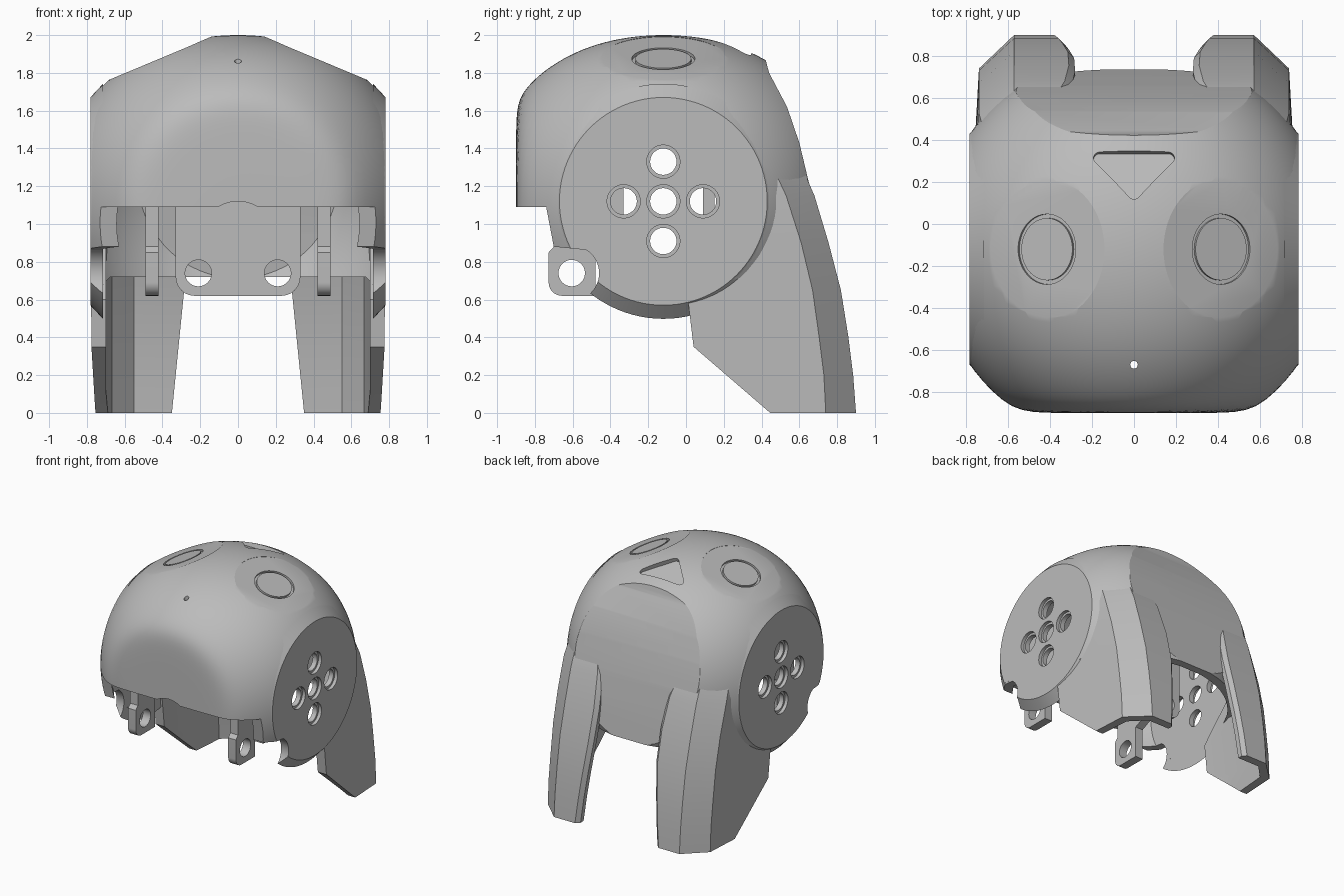
import bpy, bmesh, math
from mathutils import Matrix

cube = bpy.data.objects.get("Cube")
if cube:
    bpy.data.objects.remove(cube)

grey = bpy.data.materials.new("plain grey")
grey.use_nodes = True
COLOR = (0.5, 0.5, 0.5, 1)
grey.diffuse_color = COLOR
grey.node_tree.nodes["Principled BSDF"].inputs["Base Color"].default_value = COLOR

MID_Y, MID_Z = -0.12, 1.12      # centre of the dome and of the side discs


def make(name, bm):
    bmesh.ops.recalc_face_normals(bm, faces=bm.faces)
    mesh = bpy.data.meshes.new(name)
    bm.to_mesh(mesh)
    bm.free()
    obj = bpy.data.objects.new(name, mesh)
    bpy.context.collection.objects.link(obj)
    mesh.materials.append(grey)
    return obj


def loft(name, rings):
    """Skin a list of equal-length rings; cap both ends."""
    bm = bmesh.new()
    rows = [[bm.verts.new(p) for p in ring] for ring in rings]
    for low, high in zip(rows, rows[1:]):
        for i in range(len(low)):
            j = (i + 1) % len(low)
            bm.faces.new((low[i], low[j], high[j], high[i]))
    bm.faces.new(rows[0])
    bm.faces.new(rows[-1])
    return make(name, bm)


def prism(name, points, axis, start, end):
    """Extrude a 2D outline along x, y or z."""
    place = {"x": lambda u, v, d: (d, u, v),
             "y": lambda u, v, d: (u, d, v),
             "z": lambda u, v, d: (u, v, d)}[axis]
    return loft(name, [[place(u, v, d) for u, v in points] for d in (start, end)])


def arc(cu, cv, radius, first=0, last=360, steps=48):
    angles = [math.radians(first + (last - first) * i / steps) for i in range(steps + 1)]
    if last - first == 360:
        angles.pop()
    return [(cu + radius * math.cos(a), cv + radius * math.sin(a)) for a in angles]


def apply_modifier(obj, mod):
    bpy.ops.object.select_all(action="DESELECT")
    bpy.context.view_layer.objects.active = obj
    obj.select_set(True)
    bpy.ops.object.modifier_apply(modifier=mod.name)


def combine(obj, other, operation="DIFFERENCE", keep=False):
    mod = obj.modifiers.new("cut", "BOOLEAN")
    mod.operation, mod.object, mod.solver = operation, other, "EXACT"
    apply_modifier(obj, mod)
    if not keep:
        bpy.data.objects.remove(other)


def mirror(obj):
    apply_modifier(obj, obj.modifiers.new("mirror", "MIRROR"))


def dome(name, inset):
    """Ball with a lowered crown and a softly flattened front."""
    front, soft = inset - 0.9, 0.03
    rings = []
    for step in range(-16, 37):
        a = math.radians(step * 2.5)
        size = 0.955 - inset - 0.075 * max(0, math.sin(a)) ** 4
        radius = max(size * math.cos(a), 0.004)
        rings.append([(x, front + soft * math.log1p(math.exp((y - front) / soft)),
                       MID_Z + size * math.sin(a))
                      for x, y in arc(0, MID_Y, radius, steps=96)])
    return loft(name, rings)


# Side outline of the shell: curved back, stepped lower edge
back = [(0.735, 0.72), (0.7, 0.95), (0.655, 1.2), (0.6, 1.43), (0.535, 1.62),
        (0.44, 1.8), (0.36, 2.1)]
lower = [(-1, 2.1), (-1, 1.09), (-0.74, 1.09), (-0.7, 0.88), (-0.5, 0.86),
         (-0.42, 0.68), (0, 0.62), (0.3, 0.72)]
shell = dome("helmet_shell", 0)
combine(shell, prism("outline", lower + back, "x", -0.78, 0.78), "INTERSECT")
wall = 0.065
inside = dome("inside", wall)
inner_back = [(y - wall, z) for y, z in back]
inner = [(-1, 2.1), (-1, 0.3), (inner_back[0][0], 0.3)] + inner_back
combine(inside, prism("inner_outline", inner, "x", -0.715, 0.715), "INTERSECT")
combine(shell, inside)

# Shallow raised arch in the middle of the front lower edge
combine(shell, prism("front_arch", arc(0, 0.92, 0.2), "y", -1, -0.6))

# Small front hole
combine(shell, prism("front_hole", arc(0, -0.67, 0.018, steps=20), "z", 1.6, 2.1))

# Oval flat pads sunk into the top, each with a ring groove
tilt = math.radians(22.7)
for side in (1, -1):
    aim = (Matrix.Translation((0, MID_Y, MID_Z)) @ Matrix.Rotation(side * tilt, 4, "Y")
           @ Matrix.Translation((side * 0.091, 0, 0)) @ Matrix.Diagonal((0.89, 1, 1, 1)))
    for outer, hole, depth in ((0.335, 0, 0.857), (0.167, 0.148, 0.84)):
        cutter = prism("pad_cutter", arc(0, 0, outer, steps=64), "z", depth, 1.1)
        if hole:
            combine(cutter, prism("pad_core", arc(0, 0, hole, steps=64), "z", 0.5, 1.2))
        cutter.data.transform(aim)
        combine(shell, cutter)

# Rounded triangle recess behind the pads
corners = []
for u, v, first in ((0.163, 0.095, -45), (-0.163, 0.095, 90), (0, -0.085, 225)):
    corners += arc(u, v, 0.03, first, first + (135 if u else 90), 6)
triangle = prism("triangle_cutter", corners, "z", -0.025, 0.2)
triangle.data.transform(Matrix.Translation((0, 0.225, 1.935)) @
                        Matrix.Rotation(math.radians(-20), 4, "X"))
combine(shell, triangle)

# Flat side discs with a sloping rim
disc = loft("side_discs", [[(x, y, z) for y, z in arc(MID_Y, MID_Z, r, steps=96)]
                           for x, r in ((0.715, 0.622), (0.782, 0.55))])
hinge_y, hinge_z = -0.605, 0.74
combine(disc, prism("hinge_notch", arc(hinge_y, hinge_z, 0.145), "x", 0.5, 1))
combine(disc, prism("front_trim", [(-1, 0.3), (-0.6, 0.3), (-0.6, 0.88), (-0.7, 0.88),
                                   (-0.73, 1.09), (-1, 1.09)], "x", 0.5, 1))
mirror(disc)

# Five stepped holes through each side
for dy, dz in ((0, 0), (0.21, 0), (-0.21, 0), (0, 0.21), (0, -0.21)):
    for radius, start in ((0.07, 0.6), (0.088, 0.755)):
        for side in (1, -1):
            cutter = prism("side_hole", arc(MID_Y + dy, MID_Z + dz, radius, steps=32),
                           "x", side * start, side * 0.9)
            combine(shell, cutter, keep=True)
            combine(disc, cutter)


# Rear legs: chamfered corner section swept down the back
def leg_ring(z, back_y, side_y, inner_x):
    t = 0.07
    side_x = 0.738 - 0.12 * max(0, z - 1.15)
    return [(x, y, z) for x, y in (
        (side_x + 0.04, 0), (side_x + 0.022, 0.35), (side_x, side_y), (0.57, back_y),
        (inner_x + 0.03, back_y), (inner_x, back_y - 0.03), (inner_x, back_y - t),
        (0.55, back_y - t), (side_x - t, side_y - 0.03), (side_x - 0.04, 0.33),
        (side_x - 0.04, 0))]


legs = loft("rear_legs", [leg_ring(*row) for row in (
    (0, 0.9, 0.74, 0.35), (0.2, 0.885, 0.73, 0.33), (0.4, 0.86, 0.705, 0.31),
    (0.65, 0.82, 0.67, 0.285), (0.9, 0.755, 0.61, 0.28), (1.15, 0.68, 0.53, 0.3),
    (1.3, 0.615, 0.46, 0.34), (1.45, 0.52, 0.38, 0.38))])
combine(legs, prism("leg_outline", [(0.01, 0.6), (0.04, 0.35), (0.44, 0.005), (0.5, -0.05),
                                    (1, -0.05), (1, 1.42), (0.36, 1.42), (0.3, 0.9),
                                    (0.1, 0.7)], "x", 0.1, 1), "INTERSECT")
mirror(legs)

# Front hinge tabs hanging from the shell
tab = [(-0.48, 0.62), (-0.48, 0.88), (-0.33, 0.95), (-0.33, 1.4), (-0.7, 1.4),
       (-0.7, 0.88), (-0.727, 0.85)] + arc(-0.657, 0.69, 0.07, 180, 270, 12)
tabs = prism("hinge_tabs", tab, "x", 0.42, 0.49)
combine(tabs, prism("hinge_hole", arc(hinge_y, hinge_z, 0.07), "x", 0.3, 0.6))
mirror(tabs)

# Inner cross plate with two round holes
plate_outline = (arc(-0.23, 0.72, 0.1, 180, 270, 10) + arc(0.23, 0.72, 0.1, 270, 360, 10)
                 + [(0.33, 1.6), (-0.33, 1.6)])
plate = prism("cross_plate", plate_outline, "y", 0.09, 0.15)
for x in (-0.21, 0.21):
    combine(plate, prism("plate_hole", arc(x, hinge_z, 0.07), "y", 0, 0.3))

# Smooth shading that keeps hard edges
for obj in (shell, disc, legs, tabs, plate):
    bpy.ops.object.select_all(action="DESELECT")
    bpy.context.view_layer.objects.active = obj
    obj.select_set(True)
    bpy.ops.object.shade_smooth_by_angle(angle=math.radians(25))
